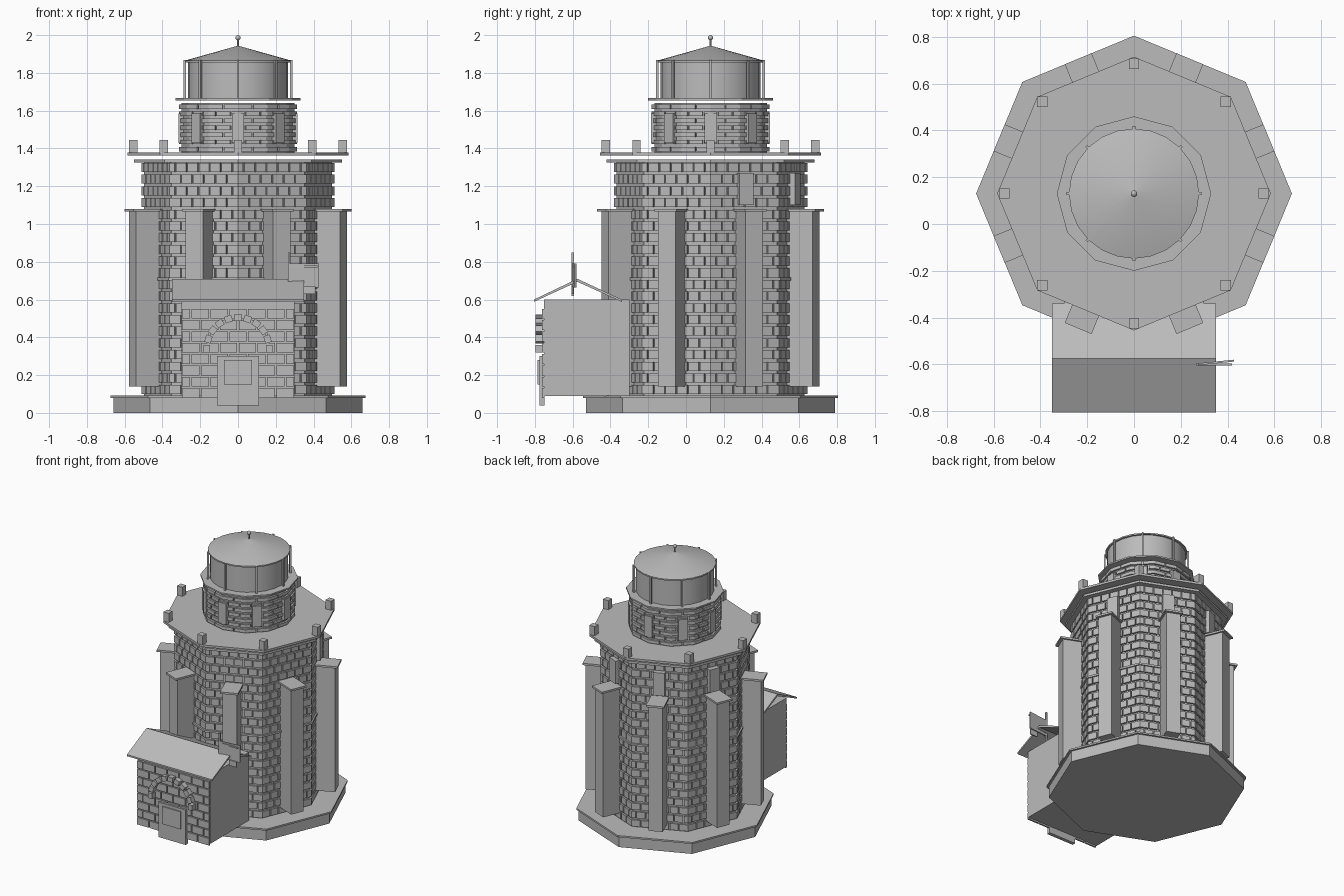
import bpy, bmesh, math
from mathutils import Matrix, Vector

cube = bpy.data.objects.get("Cube")
if cube:
    bpy.data.objects.remove(cube, do_unlink=True)

CY = 0.13  # tower axis in y
EIGHTH = math.pi / 4

stone = bpy.data.materials.new("grey_stone")
stone.use_nodes = True
stone.diffuse_color = (0.5, 0.5, 0.5, 1)
bsdf = next(n for n in stone.node_tree.nodes if n.type == 'BSDF_PRINCIPLED')
bsdf.inputs["Base Color"].default_value = (0.5, 0.5, 0.5, 1)
bsdf.inputs["Roughness"].default_value = 0.8


def finish(name, bm, smooth=False):
    mesh = bpy.data.meshes.new(name)
    bm.to_mesh(mesh)
    bm.free()
    mesh.materials.append(stone)
    obj = bpy.data.objects.new(name, mesh)
    bpy.context.collection.objects.link(obj)
    if smooth:
        bpy.ops.object.select_all(action='DESELECT')
        obj.select_set(True)
        bpy.context.view_layer.objects.active = obj
        bpy.ops.object.shade_smooth_by_angle(angle=math.radians(35))
    return obj


def add_box(bm, lo, hi, place=Matrix()):
    """Box between two corners, then moved by a matrix."""
    lo, hi = Vector(lo), Vector(hi)
    size = Matrix.Diagonal((hi - lo).to_4d())
    size[3][3] = 1
    bmesh.ops.create_cube(bm, size=1, matrix=place @ Matrix.Translation((lo + hi) / 2) @ size)


def around(angle):
    """Frame on the tower axis whose x axis points outwards."""
    return Matrix.Translation((0, CY, 0)) @ Matrix.Rotation(angle, 4, 'Z')


def add_prism(bm, sides, r0, z0, z1, r1=None):
    bmesh.ops.create_cone(bm, cap_ends=True, segments=sides, radius1=r0,
                          radius2=r0 if r1 is None else r1, depth=z1 - z0,
                          matrix=around(0) @ Matrix.Translation((0, 0, (z0 + z1) / 2)))


def prism(name, sides, r0, z0, z1, r1=None, smooth=False):
    bm = bmesh.new()
    add_prism(bm, sides, r0, z0, z1, r1)
    return finish(name, bm, smooth)


def boxes(name, items):
    bm = bmesh.new()
    for item in items:
        add_box(bm, *item)
    return finish(name, bm)


def masonry(name, sides, radius, z0, z1, rows, per_face):
    """Prism core faced with staggered courses of blocks."""
    bm = bmesh.new()
    add_prism(bm, sides, radius - 0.014, z0, z1)
    step = 2 * math.pi / sides
    apothem = radius * math.cos(step / 2)
    length = 2 * radius * math.sin(step / 2)
    height = (z1 - z0) / rows
    block = length / per_face
    for side in range(sides):
        frame = around((side + 0.5) * step)
        for row in range(rows):
            z = z0 + row * height
            joints = [-length / 2 + (i + 0.5 * (row % 2)) * block for i in range(per_face + 1)]
            cuts = sorted({-length / 2, length / 2, *[j for j in joints if j < length / 2 - 0.01]})
            for a, b in zip(cuts, cuts[1:]):
                gap_a = 0 if a == cuts[0] else 0.004
                gap_b = 0 if b == cuts[-1] else 0.004
                add_box(bm, (apothem - 0.02, a + gap_a, z + 0.007),
                        (apothem, b - gap_b, z + height - 0.007), frame)
    return finish(name, bm)


# Foundation and main tower
prism("foundation", 8, 0.66, 0, 0.08)
prism("foundation_lip", 8, 0.675, 0.08, 0.092)
masonry("tower_wall", 8, 0.512, 0.092, 1.33, 20, 6)
prism("belt_course", 8, 0.522, 0.702, 0.716)
prism("cornice", 8, 0.55, 1.325, 1.342)
prism("platform", 8, 0.585, 1.362, 1.378)

# Buttresses on every face
faces = [around((i + 0.5) * EIGHTH) for i in range(8)]
boxes("buttresses", [((0.45, -0.05, 0.14), (0.605, 0.05, 1.066), f) for f in faces])
boxes("buttress_caps", [((0.45, -0.062, 1.066), (0.624, 0.062, 1.08), f) for f in faces])

# Window panels on the four rear faces
boxes("tower_windows", [((0.45, -0.04, 1.1), (0.5, 0.04, 1.27), f) for f in faces[:4]])

# Square posts at the platform corners
posts = [around(i * EIGHTH) @ Vector((0.555, 0, 0)) for i in range(8)]
boxes("platform_posts", [((p.x - 0.022, p.y - 0.022, 1.375), (p.x + 0.022, p.y + 0.022, 1.445))
                         for p in posts])

# Upper drum
masonry("drum_wall", 12, 0.312, 1.378, 1.64, 7, 2)
corners = [around(i * EIGHTH) for i in range(8)]
boxes("drum_windows", [((0.28, -0.033, 1.43), (0.316, 0.033, 1.585), f) for f in corners])

# Lantern room with gallery, posts and roof
prism("gallery", 12, 0.33, 1.655, 1.666)
prism("lantern", 24, 0.265, 1.666, 1.86, smooth=True)
boxes("lantern_posts", [((0.276, -0.006, 1.66), (0.288, 0.006, 1.868), f) for f in corners])
prism("lantern_eave", 24, 0.278, 1.856, 1.866, smooth=True)
prism("lantern_roof", 24, 0.278, 1.866, 1.943, 0.004, smooth=True)
prism("finial_rod", 8, 0.005, 1.935, 1.98)
bm = bmesh.new()
bmesh.ops.create_uvsphere(bm, u_segments=12, v_segments=8, radius=0.014,
                          matrix=Matrix.Translation((0, CY, 1.986)))
finish("finial_ball", bm, True)

# Entrance house
boxes("house_body", [((-0.3, -0.752, 0.09), (0.3, -0.3, 0.6))])

# Gable roof from two thin slabs
bm = bmesh.new()
section = [(-0.805, 0.6), (-0.575, 0.71), (-0.34, 0.6), (-0.34, 0.614 - 0.026), (-0.575, 0.694), (-0.805, 0.588)]
ends = [[bm.verts.new((x, y, z)) for y, z in section] for x in (-0.35, 0.35)]
for i in range(6):
    j = (i + 1) % 6
    bm.faces.new((ends[0][i], ends[0][j], ends[1][j], ends[1][i]))
for end in ends:
    for quad in ((0, 1, 4, 5), (1, 2, 3, 4)):
        bm.faces.new([end[k] for k in quad])
bmesh.ops.recalc_face_normals(bm, faces=bm.faces)
finish("house_roof", bm)

# Staggered stone blocks on the house front
blocks = []
for row in range(8):
    z = 0.075 + row * 0.06
    edges = [-0.3 + i * 0.1 - 0.05 * (row % 2) for i in range(8)]
    for a in edges:
        left, right = max(a, -0.3), min(a + 0.1, 0.3)
        if right - left > 0.02:
            blocks.append(((left + 0.004, -0.762, z + 0.004), (right - 0.004, -0.75, z + 0.056)))
boxes("house_front_blocks", blocks)

# Door with panel, and arch stones above
boxes("door", [((-0.112, -0.776, 0.04), (-0.001, -0.75, 0.3)), ((0.001, -0.776, 0.04), (0.112, -0.75, 0.3))])
boxes("door_panel", [((-0.075, -0.785, 0.15), (0.075, -0.774, 0.28))])
arch = []
for i in range(11):
    frame = Matrix.Translation((0, 0, 0.34)) @ Matrix.Rotation(-math.pi * i / 10, 4, 'Y')
    arch.append(((0.147, -0.798, -0.02), (0.182, -0.75, 0.02), frame))
boxes("door_arch", arch)

# Hanging sign on the house roof
boxes("sign_pole", [((0.264, -0.606, 0.62), (0.276, -0.594, 0.85))])
tilt = Matrix.Translation((0.27, -0.6, 0)) @ Matrix.Rotation(0.1, 4, 'Z')
boxes("sign_board", [((0, -0.004, 0.665), (0.158, 0.004, 0.79), tilt)])
boxes("sign_bracket", [((0.27, -0.604, 0.77), (0.42, -0.596, 0.78)),
                       ((0.35, -0.604, 0.63), (0.41, -0.596, 0.67))])
